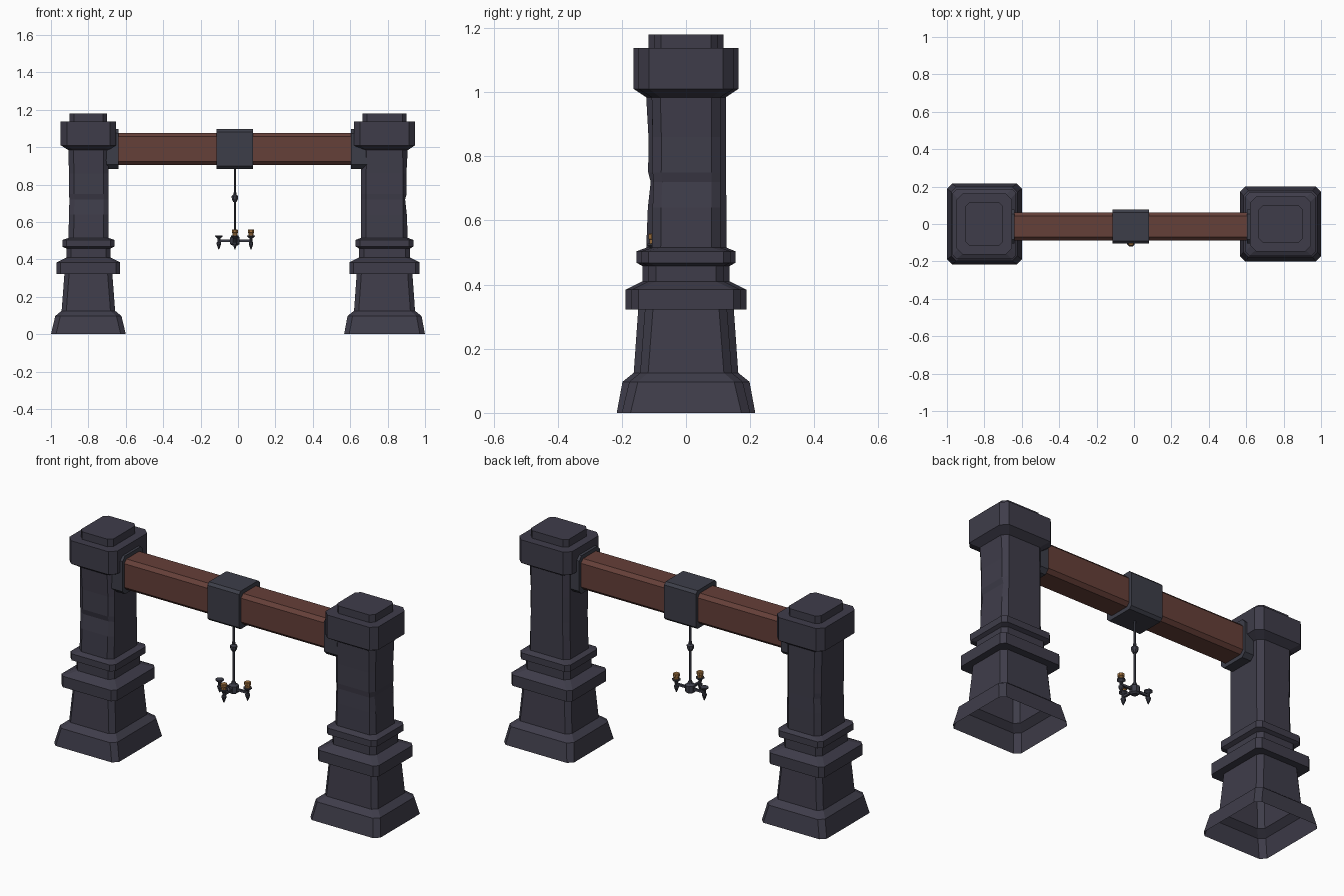
import bpy, bmesh, math
from mathutils import Matrix, Vector

if "Cube" in bpy.data.objects:
    bpy.data.objects.remove(bpy.data.objects["Cube"])


def material(name, rgb):
    m = bpy.data.materials.new(name)
    m.diffuse_color = (*rgb, 1)
    m.use_nodes = True
    m.node_tree.nodes["Principled BSDF"].inputs["Base Color"].default_value = m.diffuse_color
    return m


STONE = material("dark slate stone", (0.049, 0.046, 0.068))
IRON = material("dark iron", (0.046, 0.048, 0.066))
WOOD = material("red brown wood", (0.130, 0.050, 0.040))
WAX = material("amber wax", (0.36, 0.17, 0.05))


def finish(bm, name, mat):
    bmesh.ops.recalc_face_normals(bm, faces=bm.faces)
    me = bpy.data.meshes.new(name)
    bm.to_mesh(me)
    bm.free()
    me.materials.append(mat)
    ob = bpy.data.objects.new(name, me)
    bpy.context.collection.objects.link(ob)
    return ob


def chamfered_rect(hx, hy, c):
    return [(hx, -hy + c), (hx, hy - c), (hx - c, hy), (-hx + c, hy),
            (-hx, hy - c), (-hx, -hy + c), (-hx + c, -hy), (hx - c, -hy)]


def loft(bm, rings, cap_start=True, cap_end=True):
    rows = [[bm.verts.new(p) for p in r] for r in rings]
    n = len(rows[0])
    for a, b in zip(rows, rows[1:]):
        for i in range(n):
            j = (i + 1) % n
            bm.faces.new((a[i], a[j], b[j], b[i]))
    if cap_start:
        bm.faces.new(rows[0][::-1])
    if cap_end:
        bm.faces.new(rows[-1])


# Pillar profile: z, half width x, half width y, corner chamfer, dent on worn side
PILLAR = [
    (0.0, .200, .216, .027, 0), (.097, .177, .198, .027, 0), (.125, .143, .163, .025, 0),
    (.323, .128, .149, .025, 0), (.323, .170, .188, .022, 0), (.384, .170, .188, .022, 0),
    (.410, .118, .136, .025, 0), (.458, .118, .136, .025, 0), (.468, .139, .154, .022, 0),
    (.504, .139, .154, .022, 0), (.515, .107, .127, .027, .003), (.64, .107, .126, .027, .007),
    (.72, .107, .125, .027, .015), (.75, .107, .125, .027, .007), (.86, .107, .125, .027, .008),
    (.984, .107, .124, .027, 0), (1.010, .148, .163, .033, 0), (1.138, .148, .163, .033, 0),
    (1.138, .100, .117, .022, 0), (1.180, .100, .117, .022, 0)]


def pillar(name, x, turn):
    bm = bmesh.new()
    rings = []
    for z, hx, hy, c, dent in PILLAR:
        ring = []
        for px, py in chamfered_rect(hx, hy, c):
            if py < -hy + c * .5:
                py += dent
            if px < 0:
                px += dent * .4
            ring.append((px, py, z))
        rings.append(ring)
    loft(bm, rings, cap_start=False)          # hollow underside
    ob = finish(bm, name, STONE)
    ob.location.x = x
    ob.rotation_euler.z = turn


pillar("left_pillar", -.80, 0)
pillar("right_pillar", .7835, math.pi / 2)


# Beam and its collars: chamfered bars running along x
def bar(name, x0, x1, hy, hz, c, mat, z=.990, y=-.0145):
    bm = bmesh.new()
    loft(bm, [[(x, y + a, z + b) for a, b in chamfered_rect(hy, hz, c)] for x in (x0, x1)])
    finish(bm, name, mat)


bar("beam", -.66, .63, .075, .085, .019, WOOD)
bar("left_collar", -.72, -.638, .091, .106, .022, IRON)
bar("right_collar", .605, .69, .091, .106, .022, IRON)
bar("middle_collar", -.115, .081, .091, .106, .014, IRON)


# Chandelier: turned parts around a vertical axis
CX, CY = -.0165, -.0145


def lathe(name, x, y, profile, mat, n=8):
    bm = bmesh.new()
    loft(bm, [[(x + r * math.cos(2 * math.pi * (i + .5) / n),
                y + r * math.sin(2 * math.pi * (i + .5) / n), z) for i in range(n)]
              for r, z in profile])
    finish(bm, name, mat)


lathe("hanging_rod", CX, CY, [(.007, .50), (.007, .90)], IRON, 6)
lathe("rod_knob", CX, CY, [(.010, .707), (.018, .722), (.019, .738), (.009, .746), (.009, .757)], IRON)
lathe("hub", CX, CY, [(.016, .474), (.027, .482), (.027, .518), (.015, .526), (.009, .54)], IRON)

# Three arms: left dish is empty, front and right hold candles
REACH = .086
for name, dx, dy, lit in (("left", -1, 0, False), ("right", 1, 0, True), ("front", 0, -1, True)):
    d, side = Vector((dx, dy, 0)), Vector((-dy, dx, 0))
    bm = bmesh.new()
    loft(bm, [[Vector((CX, CY, .499)) + d * t + side * a + Vector((0, 0, b))
               for a, b in ((.006, -.006), (.006, .006), (-.006, .006), (-.006, -.006))]
              for t in (.015, REACH)])
    finish(bm, name + "_arm", IRON)
    x, y = CX + dx * REACH, CY + dy * REACH
    lathe(name + "_spike_and_dish", x, y,
          [(.002, .453), (.013, .482), (.013, .490), (.008, .494), (.009, .512),
           (.022, .522), (.022, .528)], IRON)
    if lit:
        lathe(name + "_candle", x, y,
              [(.014, .526), (.014, .540), (.018, .543), (.018, .557), (.014, .560)], WAX)
